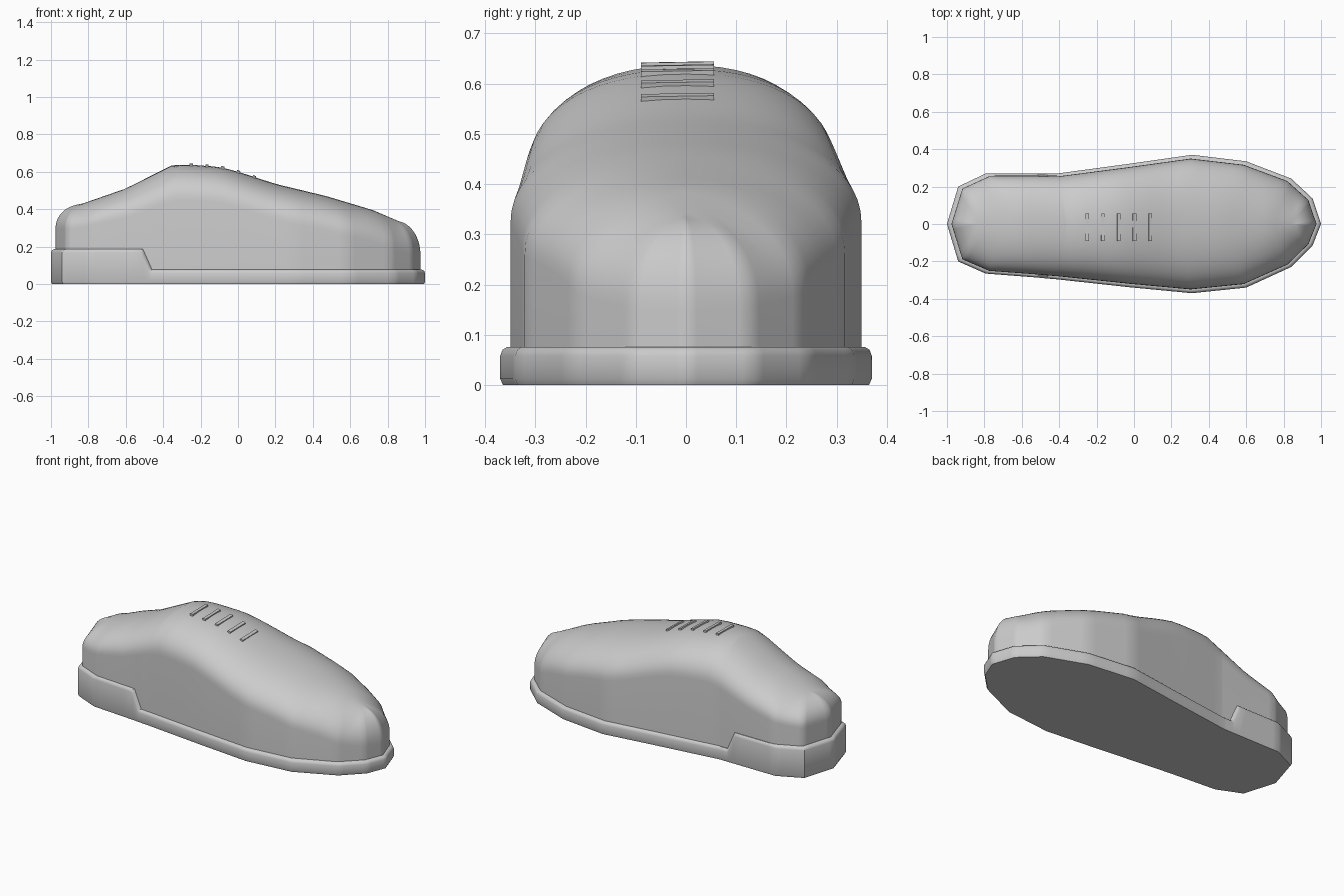
import bpy, bmesh, math
from mathutils import Vector

if "Cube" in bpy.data.objects:
    bpy.data.objects.remove(bpy.data.objects["Cube"])

# Plan outline stations: x, half width on +y side, half width on -y side
PLAN = [(-1, 0, 0), (-.94, .2, .2), (-.793, .27, .265), (-.52, .27, .286),
        (-.47, .27, .291), (-.41, .27, .296), (-.025, .322, .338),
        (.31, .37, .37), (.6, .335, .34), (.84, .243, .23),
        (.955, .136, .115), (1, 0, 0)]
# Height of the spine and depth of the rounded shoulder along x
TOP = [(-1, .40), (-.92, .412), (-.83, .43), (-.6, .51), (-.35, .636), (-.25, .637),
       (-.1, .626), (0, .60), (.2, .535), (.47, .47), (.72, .395), (.86, .335), (1, .30)]
SHOULDER = [(-1, .11), (-.8, .13), (-.35, .19), (.3, .19), (1, .16)]
SOLE_TOP = [(-.52, .18), (-.47, .07)]


def lerp(table, x):
    if x <= table[0][0]:
        return table[0][1]
    for (x0, v0), (x1, v1) in zip(table, table[1:]):
        if x <= x1:
            return v0 + (v1 - v0) * (x - x0) / (x1 - x0)
    return table[-1][1]


def outline(steps=6):
    """Counter-clockwise outline with matching x stations on both sides."""
    rows = []
    for a, b in zip(PLAN, PLAN[1:]):
        for s in range(steps):
            rows.append([p + (q - p) * s / steps for p, q in zip(a, b)])
    rows.append(list(PLAN[-1]))
    near = [(x, -m) for x, p, m in rows]
    far = [(x, p) for x, p, m in rows[1:-1]]
    return near + far[::-1]


def loft(name, rings, angle):
    bm = bmesh.new()
    vs = [[bm.verts.new(co) for co in ring] for ring in rings]
    n = len(vs[0])
    for lo, hi in zip(vs, vs[1:]):
        for i in range(n):
            j = (i + 1) % n
            bm.faces.new((lo[i], lo[j], hi[j], hi[i]))
    bm.faces.new(vs[0][::-1])
    bmesh.ops.remove_doubles(bm, verts=bm.verts, dist=1e-4)
    return finish(name, bm, angle)


def finish(name, bm, angle):
    me = bpy.data.meshes.new(name)
    bm.to_mesh(me)
    bm.free()
    ob = bpy.data.objects.new(name, me)
    bpy.context.collection.objects.link(ob)
    bpy.ops.object.select_all(action='DESELECT')
    ob.select_set(True)
    bpy.context.view_layer.objects.active = ob
    bpy.ops.object.shade_smooth_by_angle(angle=math.radians(angle))
    return ob


base = outline()

# Sole with raised heel block and rounded rim
def sole_ring(inset, z):
    return [(x * (1 - inset), y * (1 - inset * 2.4), z(lerp(SOLE_TOP, x))) for x, y in base]

loft("sole", [sole_ring(.006, lambda h: 0), sole_ring(0, lambda h: .012),
              sole_ring(0, lambda h: h - .012), sole_ring(.005, lambda h: h),
              sole_ring(.016, lambda h: h + .006), sole_ring(.04, lambda h: h + .006)], 40)

# Upper: straight wall, then a rounded shoulder closing on the spine
wall = [(x * .976, y * .945) for x, y in base]
rings = [[(x, y, .03) for x, y in wall]]
SEG = 14
for k in range(SEG + 1):
    a = math.pi / 2 * k / SEG
    c = max(math.cos(a), 0) ** (2 / 2.2)
    s = math.sin(a) ** (2 / 2.2)
    if k == SEG:
        c = 0
    ring = []
    for x, y in wall:
        px = x * (1 - .115 * (1 - c))
        ring.append((px, y * c, lerp(TOP, px) - lerp(SHOULDER, px) * (1 - s)))
    rings.append(ring)
loft("upper", rings, 60)

# Lace bars following the slope of the instep
for i in range(5):
    x = -.25 + .084 * i
    slope = (lerp(TOP, x + .03) - lerp(TOP, x - .03)) / .06
    bm = bmesh.new()
    bmesh.ops.create_cube(bm, size=1)
    bmesh.ops.scale(bm, vec=Vector((.018, .146, .014)), verts=bm.verts)
    bar = finish(f"lace_{i + 1}", bm, 30)
    bar.location = (x, -.017, lerp(TOP, x) - .001)
    bar.rotation_euler = (math.radians(1), -math.atan(slope), 0)
